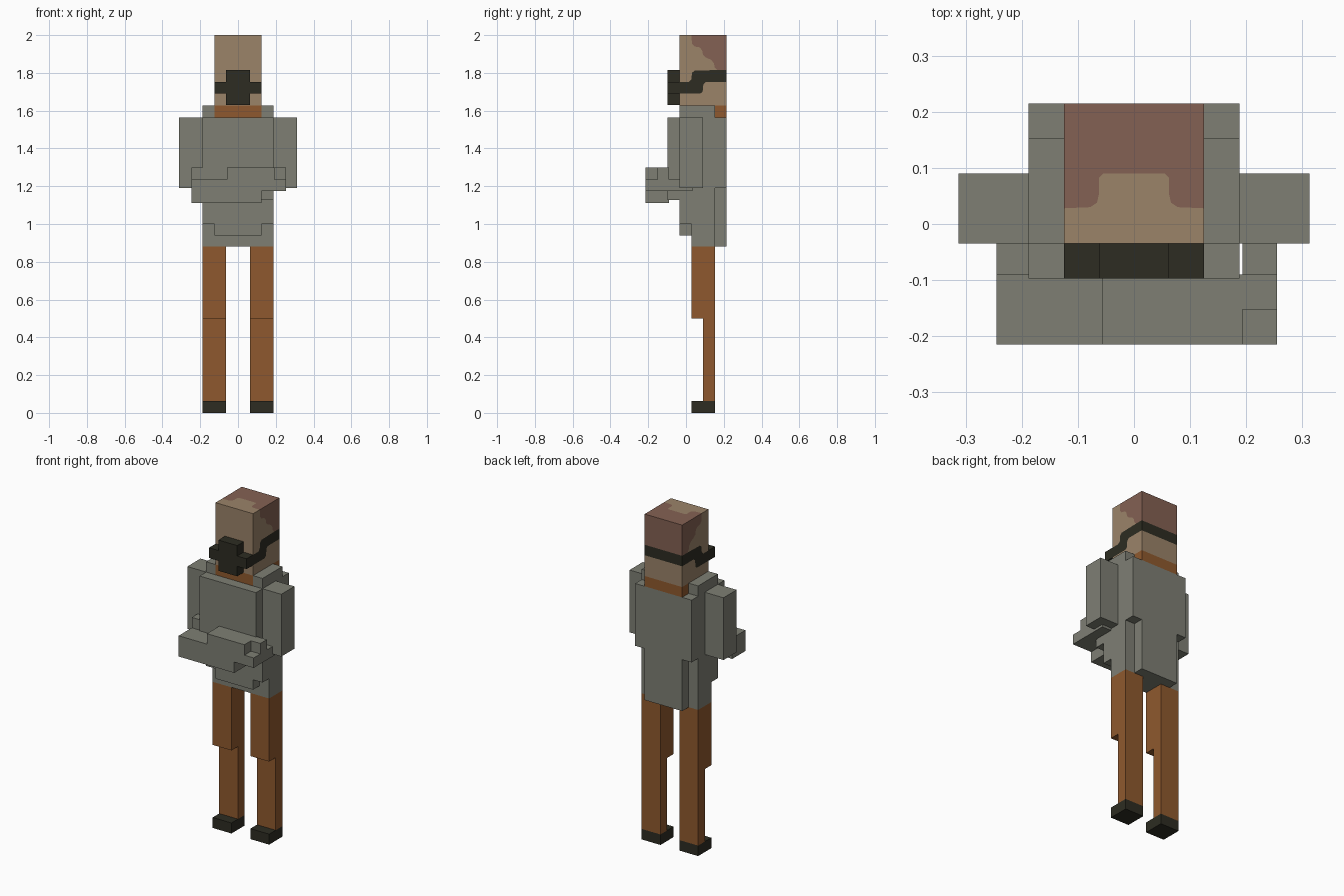
import bpy, bmesh, math

if "Cube" in bpy.data.objects:
    bpy.data.objects.remove(bpy.data.objects["Cube"])


def material(name, rgb):
    m = bpy.data.materials.new(name)
    lin = [((c / 255 + 0.055) / 1.055) ** 2.4 for c in rgb]
    m.diffuse_color = (*lin, 1)
    m.use_nodes = True
    m.node_tree.nodes["Principled BSDF"].inputs["Base Color"].default_value = m.diffuse_color
    return m


GREY = material("grey cloth", (126, 127, 116))
ORANGE = material("orange cloth", (143, 89, 46))
DARK = material("dark rubber", (45, 44, 34))
SKIN = material("tan skin", (155, 131, 105))
HAIR = material("brown hair", (132, 97, 83))


def finish(name, bm, mats):
    bmesh.ops.remove_doubles(bm, verts=bm.verts, dist=1e-4)
    bmesh.ops.recalc_face_normals(bm, faces=bm.faces)
    me = bpy.data.meshes.new(name)
    bm.to_mesh(me)
    bm.free()
    for m in mats:
        me.materials.append(m)
    ob = bpy.data.objects.new(name, me)
    bpy.context.collection.objects.link(ob)
    return ob


def blocks(name, boxes, mat):
    """Join boxes (x0, x1, y0, y1, z0, z1) into one outer skin."""
    ax = [sorted({b[2 * i + k] for b in boxes for k in (0, 1)}) for i in range(3)]

    def filled(c):
        if any(not 0 <= c[i] < len(ax[i]) - 1 for i in range(3)):
            return False
        mid = [(ax[i][c[i]] + ax[i][c[i] + 1]) / 2 for i in range(3)]
        return any(all(b[2 * i] < mid[i] < b[2 * i + 1] for i in range(3)) for b in boxes)

    bm = bmesh.new()
    n = [len(a) - 1 for a in ax]
    for c in ((i, j, k) for i in range(n[0]) for j in range(n[1]) for k in range(n[2])):
        if not filled(c):
            continue
        for d in range(3):
            for s in (0, 1):
                nb = list(c)
                nb[d] += 2 * s - 1
                if filled(nb):
                    continue
                u, v = (d + 1) % 3, (d + 2) % 3
                quad = []
                for a, b in ((0, 0), (1, 0), (1, 1), (0, 1)):
                    p = list(c)
                    p[d] += s
                    p[u] += a
                    p[v] += b
                    quad.append(bm.verts.new([ax[i][p[i]] for i in range(3)]))
                bm.faces.new(quad)
    bmesh.ops.remove_doubles(bm, verts=bm.verts, dist=1e-4)
    bmesh.ops.recalc_face_normals(bm, faces=bm.faces)
    bmesh.ops.dissolve_limit(bm, angle_limit=math.radians(1), verts=bm.verts, edges=bm.edges)
    return finish(name, bm, [mat])


def sided(s, x0, x1, *rest):
    return (x0, x1, *rest) if s > 0 else (-x1, -x0, *rest)


# Legs, feet and upper arms, mirrored
for s, side in ((-1, "right"), (1, "left")):
    blocks(side + "_foot", [sided(s, .063, .188, .028, .153, 0, .063)], DARK)
    blocks(side + "_thigh", [sided(s, .063, .188, .028, .153, .5, .88)], ORANGE)
    blocks(side + "_shin", [sided(s, .063, .188, .09, .153, .063, .5)], ORANGE)
    blocks(side + "_upper_arm", [sided(s, .188, .313, -.035, .09, 1.19, 1.565)], GREY)

# Jacket with chest plate, raised shoulders and notched hem
W, N = .188, .125
blocks("jacket", [
    (-W, W, -.035, .028, 1.0, 1.565),
    (-N, N, -.035, .028, .94, 1.565),
    (-W, W, .028, .153, .88, 1.565),
    (-N, N, .153, .215, .88, 1.565),
    (-W, W, .153, .215, 1.19, 1.565),
    (-W, W, -.097, -.035, 1.127, 1.565),
    (-W, -N, -.035, .153, 1.5, 1.627),
    (N, W, -.035, .153, 1.5, 1.627)], GREY)
blocks("collar", [(-N, N, -.035, .215, 1.565, 1.627)], ORANGE)

# Folded forearms
blocks("right_forearm", [
    (-.245, -.057, -.215, -.09, 1.11, 1.235),
    (-.057, .125, -.215, -.09, 1.11, 1.175),
    (-.245, -.188, -.09, -.035, 1.175, 1.298)], GREY)
blocks("left_forearm", [
    (-.057, .193, -.215, -.09, 1.175, 1.298),
    (.193, .255, -.215, .035, 1.175, 1.235),
    (.193, .255, -.152, -.09, 1.175, 1.298)], GREY)

# Breathing mask
blocks("mask", [
    (-.0625, .0625, -.097, -.035, 1.63, 1.815),
    (-N, N, -.097, -.035, 1.69, 1.752)], DARK)

# Head: side outlines (y, z) of each colour region, shared by both sides
F, B, T = -.035, .215, 2.0
hairline = [(.028, T), (.032, 1.955), (.045, 1.94), (.072, 1.935), (.085, 1.92),
            (.09, 1.895), (.105, 1.882), (.135, 1.868), (.148, 1.85), (.152, 1.83), (.165, 1.815)]
strap_top = [(.045, 1.812), (.032, 1.8), (.028, 1.765), (.015, 1.752), (F, 1.752)]
strap_low = [(F, 1.69), (.075, 1.69), (.088, 1.7), (.092, 1.74), (.105, 1.752), (B, 1.752)]
regions = [
    (0, [(F, 1.627), (B, 1.627)] + strap_low[::-1]),
    (2, strap_low + [(B, 1.815), (.165, 1.815)] + strap_top),
    (0, hairline + strap_top + [(F, T)]),
    (1, hairline + [(B, 1.815), (B, T)])]
bm = bmesh.new()


def face(points, index):
    bm.faces.new([bm.verts.new(p) for p in points]).material_index = index


for index, outline in regions:
    for x in (-N, N):
        face([(x, y, z) for y, z in outline], index)
    for (y0, z0), (y1, z1) in zip(outline, outline[1:] + outline[:1]):
        if (y0 == y1 and y0 in (F, B)) or (z0 == z1 == 1.627):
            face([(-N, y0, z0), (N, y0, z0), (N, y1, z1), (-N, y1, z1)], index)
# Crown with the bare forehead patch
half = [(N, .028), (.078, .03), (.066, .038), (.062, .055), (.062, .083), (.055, .09)]
edge = half + [(-x, y) for x, y in half[::-1]]
face([(x, y, T) for x, y in edge + [(-N, F), (N, F)]], 0)
face([(x, y, T) for x, y in edge + [(-N, B), (N, B)]], 1)
finish("head", bm, [SKIN, HAIR, DARK])
